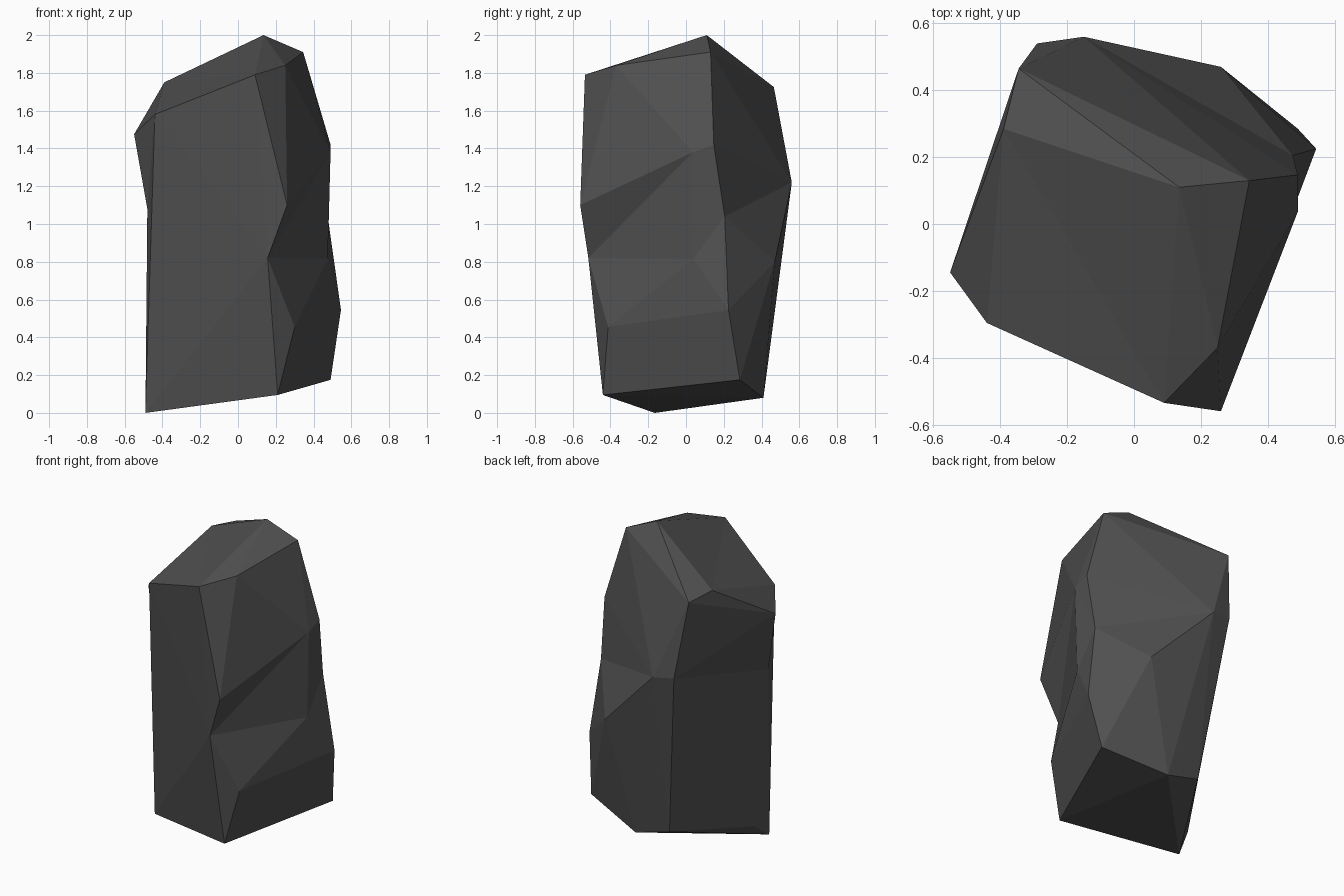
import bpy
import bmesh

cube = bpy.data.objects.get("Cube")
if cube:
    bpy.data.objects.remove(cube, do_unlink=True)

# Dark grey stone
stone = bpy.data.materials.new("dark_stone")
stone.use_nodes = True
colour = (0.08, 0.08, 0.08, 1.0)
stone.diffuse_color = colour
bsdf = stone.node_tree.nodes["Principled BSDF"]
bsdf.inputs["Base Color"].default_value = colour
bsdf.inputs["Roughness"].default_value = 0.9

# Chiselled corners, from the ground up
corners = {
    # slanted base
    "A": (0.21, -0.44, 0.095), "B": (0.49, 0.285, 0.175),
    "C": (-0.49, -0.165, 0.0), "D": (0.08, 0.41, 0.08),
    "E": (-0.16, 0.40, 0.145), "F": (-0.46, -0.05, 0.09),
    # lower bulge
    "M": (0.30, -0.412, 0.455), "N": (0.545, 0.225, 0.545),
    # notched waist
    "P": (0.157, -0.517, 0.82), "L": (0.475, 0.04, 0.815),
    "G": (0.26, 0.47, 0.80), "O": (0.475, 0.205, 1.04),
    # upper bulge
    "Q": (0.26, -0.56, 1.10), "H": (-0.48, -0.17, 1.08),
    "a": (-0.29, 0.54, 1.24), "b": (-0.15, 0.56, 1.22),
    "k": (0.49, 0.037, 1.38), "t": (0.49, 0.147, 1.42),
    # crown
    "c": (-0.39, 0.285, 1.75), "d": (-0.345, 0.465, 1.725),
    "e": (0.135, 0.11, 2.0), "f": (0.345, 0.13, 1.91),
    "g": (0.25, -0.37, 1.84), "h": (0.09, -0.535, 1.79),
    "i": (-0.44, -0.296, 1.58), "j": (-0.55, -0.145, 1.475),
}

# Facets as triangle fans: a hub corner, then the rim around it
fans = [
    "CADEF", "ABD",                  # underside
    "adjHFEbd", "HjiCF",             # left side
    "PACihQkLMA",                    # front and notch
    "kLOtfgQ", "NBAMLO",             # right side
    "bdftOGDE", "GONBD",             # back
    "hQgeci", "egfdc", "cijd",       # crown
]

bm = bmesh.new()
verts = {key: bm.verts.new(co) for key, co in corners.items()}
for hub, *rim in fans:
    for p, q in zip(rim, rim[1:]):
        bm.faces.new((verts[hub], verts[p], verts[q]))
bmesh.ops.recalc_face_normals(bm, faces=bm.faces)

mesh = bpy.data.meshes.new("boulder")
bm.to_mesh(mesh)
bm.free()
mesh.materials.append(stone)
boulder = bpy.data.objects.new("boulder", mesh)
bpy.context.collection.objects.link(boulder)
